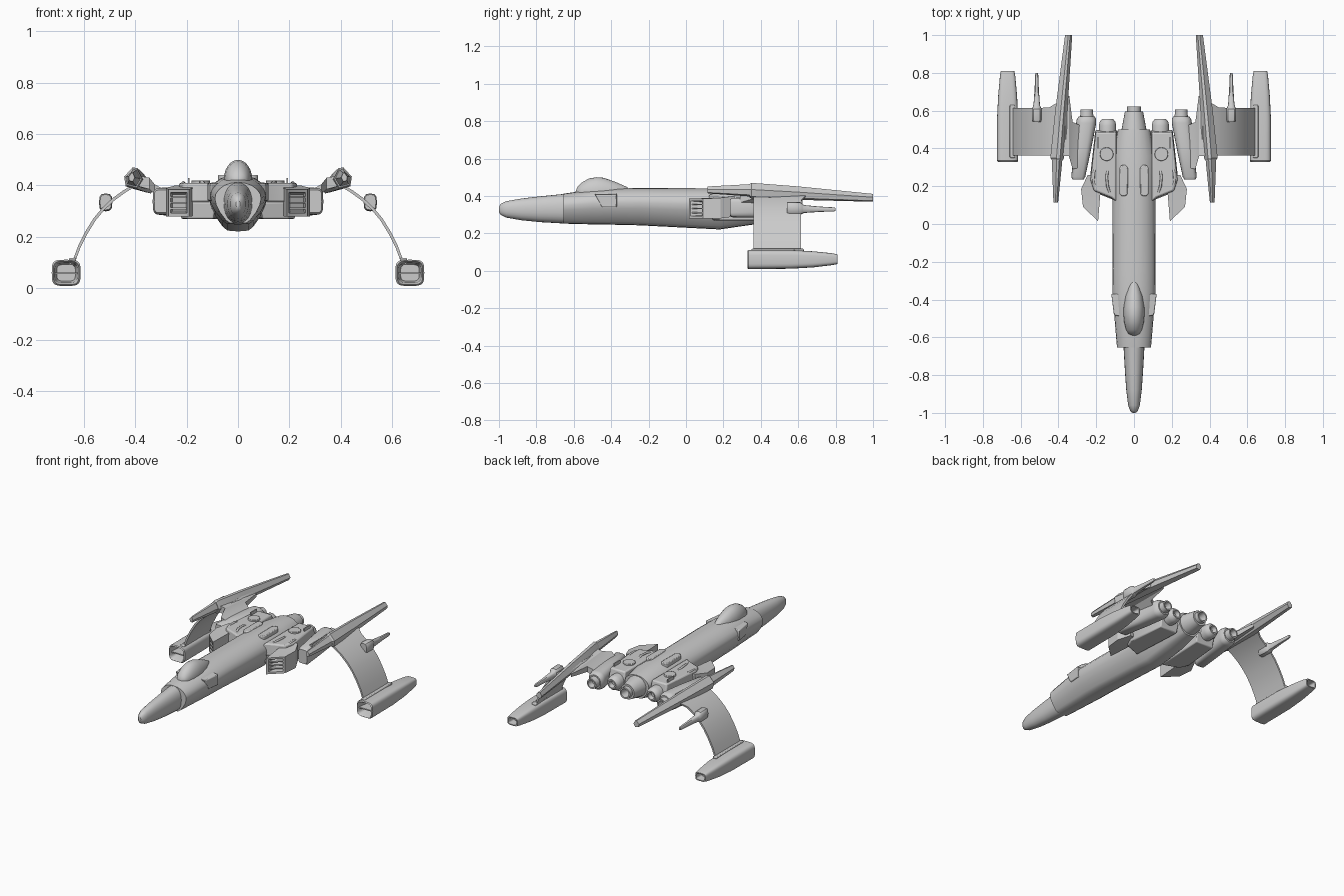
import bpy, bmesh, math

def finish(name, bm, mirror, angle, bevel):
    bmesh.ops.recalc_face_normals(bm, faces=bm.faces)
    me = bpy.data.meshes.new(name)
    bm.to_mesh(me)
    bm.free()
    ob = bpy.data.objects.new(name, me)
    bpy.context.collection.objects.link(ob)
    bpy.ops.object.select_all(action='DESELECT')
    ob.select_set(True)
    bpy.context.view_layer.objects.active = ob
    bpy.ops.object.shade_smooth_by_angle(angle=math.radians(angle))
    if bevel:
        b = ob.modifiers.new("bevel", 'BEVEL')
        b.width, b.segments = bevel, 2
    if mirror:
        ob.modifiers.new("mirror", 'MIRROR')
    return ob

def loft(name, rings, mirror=True, angle=35, bevel=0):
    """Skin a row of equal-length rings and cap both ends."""
    bm = bmesh.new()
    vs = [[bm.verts.new(p) for p in r] for r in rings]
    n = len(vs[0])
    for a, b in zip(vs, vs[1:]):
        for i in range(n):
            bm.faces.new((a[i], a[(i + 1) % n], b[(i + 1) % n], b[i]))
    bm.faces.new(vs[0])
    bm.faces.new(vs[-1])
    return finish(name, bm, mirror, angle, bevel)

def ring(y, cx, cz, hw, hh, p=2, n=24):
    """Superellipse section across y; p above 2 makes it squarer."""
    out = []
    for i in range(n):
        a = 2 * math.pi * i / n
        c, s = math.cos(a), math.sin(a)
        out.append((cx + hw * math.copysign(abs(c) ** (2 / p), c), y,
                    cz + hh * math.copysign(abs(s) ** (2 / p), s)))
    return out

def quad(xi, yi, xo, yo, z0, z1):
    """Upright rectangle from an inner to an outer plan point."""
    return [(xi, yi, z0), (xo, yo, z0), (xo, yo, z1), (xi, yi, z1)]

def prism(name, pts, z0, z1, bevel=0, mirror=True, inset=1.0):
    cx = sum(p[0] for p in pts) / len(pts)
    cy = sum(p[1] for p in pts) / len(pts)
    top = [(cx + (x - cx) * inset, cy + (y - cy) * inset, z1) for x, y in pts]
    return loft(name, [[(x, y, z0) for x, y in pts], top], mirror, 35, bevel)

# Nose cone
loft("nose", [ring(y, 0, z, w, h, 2.2) for y, z, w, h in [
    (-1.0, .328, .008, .014), (-.99, .328, .02, .03), (-.96, .328, .031, .044),
    (-.88, .328, .041, .058), (-.78, .329, .048, .069), (-.64, .332, .056, .08)]], False)

# Fuselage: rounded back, sides tapering down to a narrow keel
def hull(y, w, top, bot):
    h = top - bot
    prof = [(0, 1), (.3, .985), (.58, .93), (.82, .83), (.96, .72), (1, .6),
            (.94, .45), (.78, .27), (.52, .08), (.36, .015)]
    half = [(w * a, y, bot + h * b) for a, b in prof]
    return half + [(0, y, bot)] + [(-x, yy, z) for x, yy, z in half[:0:-1]]
loft("fuselage", [hull(*s) for s in [
    (-.655, .09, .412, .252), (-.5, .103, .435, .248), (-.38, .114, .44, .246),
    (-.25, .115, .442, .243), (.1, .114, .441, .225), (.18, .113, .44, .221),
    (.36, .112, .435, .247), (.5, .085, .42, .275)]], False)

# Canopy bubble
loft("canopy", [ring(y, 0, .42, w, h, 2.0) for y, w, h in [
    (-.59, .01, .006), (-.58, .03, .028), (-.56, .042, .05), (-.52, .052, .073), (-.48, .056, .08),
    (-.44, .055, .077), (-.38, .045, .056), (-.32, .025, .03), (-.29, .006, .01)]], False)

# Cheek blocks beside the canopy
loft("cheek_block", [[(.07, -.49, .41), (.075, -.37, .415), (.075, -.37, .34), (.07, -.45, .34)],
                     [(.106, -.485, .408), (.12, -.37, .408), (.12, -.37, .34), (.108, -.45, .34)]],
     bevel=.005)

# Hollow nozzles: tail, nacelles and the small round thrusters
def nozzle(name, cx, cz, prof, mirror=True):
    loft(name, [ring(y, cx, cz, r, r) for y, r in prof], mirror)
nozzle("tail_nozzle", 0, .35, [(.46, .07), (.5, .066), (.595, .048), (.595, .036),
                               (.622, .036), (.622, .027), (.56, .02)], False)
nozzle("small_thruster", .14, .345, [(.47, .046), (.52, .046), (.54, .042), (.555, .03),
                                     (.555, .022), (.53, .015)])

# Wing root body
prism("wing_root", [(.09, .11), (.115, .13), (.215, .17), (.235, .23), (.205, .5), (.09, .5)],
      .335, .41, .008, inset=.93)
prism("wing_root_belly", [(.09, .13), (.2, .17), (.225, .23), (.2, .49), (.07, .49)],
      .335, .27, .006, inset=.94)

# Slanted intakes with slats
loft("intake", [quad(.205, .12, .255, .16, .3, .365), quad(.199, .025, .262, .085, .292, .373),
                quad(.19, .015, .27, .09, .28, .385), quad(.18, .14, .28, .185, .28, .39),
                quad(.17, .25, .245, .26, .29, .4)], angle=25)
for i in range(3):
    z = .307 + i * .022
    loft("intake_slat", [quad(.196, .03, .265, .09, z, z + .007),
                         quad(.2, .11, .262, .14, z, z + .007)])

# Outer nacelles, angled slightly inward toward the tail
loft("nacelle", [ring(y, x, .338, w, h, p) for y, x, w, h, p in [
    (.235, .296, .03, .044, 5), (.25, .295, .037, .052, 4), (.4, .272, .046, .055, 3.2),
    (.535, .253, .053, .056, 2.6), (.555, .252, .051, .054, 2.4), (.57, .25, .042, .044, 2)]])
nozzle("nacelle_nozzle", .25, .338, [(.56, .036), (.605, .032), (.605, .024), (.57, .018)])

# Pylon from nacelle up to the boom
loft("boom_pylon", [[(.28, .3, .33), (.28, .52, .33), (.28, .52, .38), (.28, .3, .38)],
                    [(.325, .29, .365), (.325, .54, .37), (.325, .54, .405), (.325, .29, .405)],
                    [(.345, .36, .385), (.343, .68, .385), (.343, .68, .405), (.345, .36, .43)],
                    [(.4, .36, .4), (.4, .6, .395), (.4, .6, .42), (.4, .36, .44)]], angle=25)

# Boom: tilted faceted blade with a thinner forward barrel
def blade(y, cx, cz, s, t):
    pts = [(-.9, -.1), (-.35, .95), (.15, 1), (1, .15), (.85, -.75), (-.3, -1)]
    return [(cx + a * s, y, cz + b * t) for a, b in pts]
loft("boom", [blade(.34, .404, .428, .032, .036), blade(.35, .405, .428, .038, .042),
              blade(.6, .383, .415, .034, .036), blade(1.0, .345, .39, .02, .021)], angle=20)
loft("boom_barrel", [blade(.115, .413, .432, .012, .017), blade(.125, .413, .432, .014, .019),
                     blade(.36, .405, .43, .031, .034)], angle=20)

# Curved drooping wing
arc = [(.36, .425, .69), (.4, .405, .645), (.445, .378, .618), (.485, .349, .615), (.525, .312, .615),
       (.56, .27, .615), (.592, .218, .615), (.62, .162, .615), (.645, .095, .615)]
t = .006
loft("drooping_wing", [[(x - t, .362, z - t), (x + t * .4, .362, z + t * .4),
                        (x + t * .4, y, z + t * .4), (x - t, y, z - t)] for x, z, y in arc])

# Rear-facing gun on the wing
loft("wing_gun", [ring(y, .515, z, w, h, 3, 12) for y, z, w, h in [
    (.54, .335, .022, .03), (.55, .335, .026, .034), (.61, .333, .026, .034), (.622, .331, .02, .026),
    (.63, .33, .017, .021), (.72, .329, .011, .014), (.79, .328, .008, .011), (.8, .328, .006, .008)]])

# Wingtip pods, open at both ends
loft("wingtip_pod", [ring(y, .669, z, w, h, p, 32) for y, z, w, h, p in [
    (.42, .06, .036, .032, 4), (.345, .06, .044, .038, 4), (.328, .06, .05, .046, 4),
    (.335, .06, .056, .051, 4), (.56, .061, .056, .05, 4), (.68, .061, .05, .043, 4),
    (.78, .062, .041, .032, 4), (.81, .062, .036, .026, 4), (.81, .062, .029, .02, 4),
    (.76, .062, .025, .017, 4)]])
loft("pod_intake_slat", [quad(.625, .34, .713, .34, .055, .062), quad(.63, .42, .708, .42, .055, .062)])
prism("pod_wing_mount", [(.63, .35), (.658, .35), (.658, .63), (.63, .63)], .09, .118, .005)

# Dorsal details: capsules, hatches, pipes and aerials
caps = []
for k in range(20):
    a = 2 * math.pi * k / 20
    caps.append((.055 + .023 * math.cos(a), .23 + .06 * (1 if math.sin(a) >= 0 else -1) + .023 * math.sin(a)))
prism("back_capsule", caps, .41, .441, .005)
disc = [(.145 + .036 * math.cos(k * math.pi / 12), .37 + .036 * math.sin(k * math.pi / 12)) for k in range(24)]
prism("round_hatch", disc, .4, .42, .003)

def pipe(name, pts, r):
    cu = bpy.data.curves.new(name, 'CURVE')
    cu.dimensions, cu.bevel_depth, cu.bevel_resolution, cu.use_fill_caps = '3D', r, 2, True
    sp = cu.splines.new('POLY')
    sp.points.add(len(pts) - 1)
    for p, q in zip(sp.points, pts):
        p.co = (*q, 1)
    ob = bpy.data.objects.new(name, cu)
    bpy.context.collection.objects.link(ob)
    ob.modifiers.new("mirror", 'MIRROR')
pipe("root_pipe", [(.13, .17, .405), (.14, .2, .413), (.145, .25, .413), (.14, .28, .405)], .007)
pipe("outer_pipe", [(.2, .19, .4), (.215, .22, .408), (.213, .27, .41), (.205, .3, .4)], .007)
prism("aerial", [(.188, .4), (.194, .4), (.194, .46), (.188, .46)], .4, .43)
